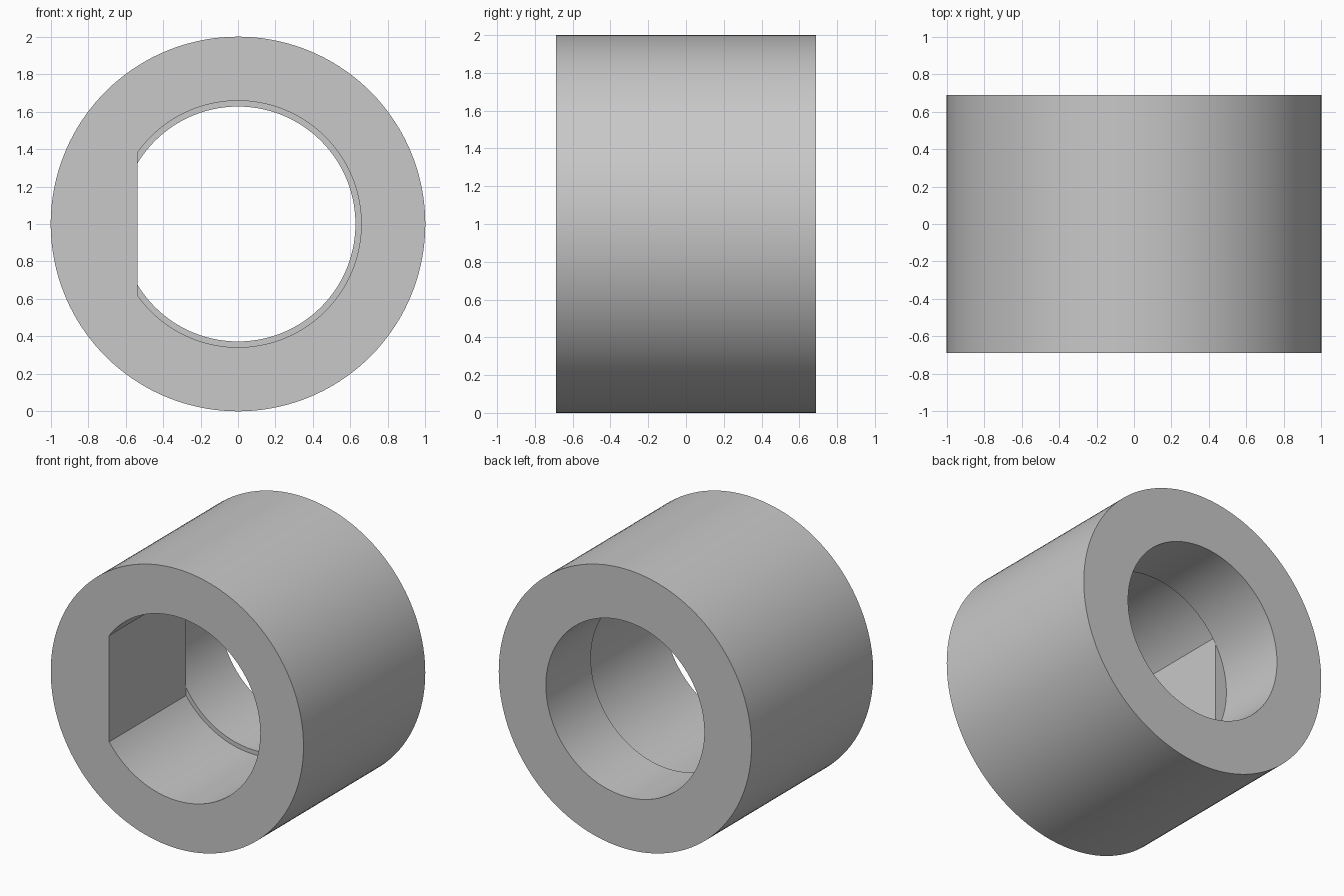
import bpy, bmesh
from math import acos, cos, sin, pi, radians

cube = bpy.data.objects.get("Cube")
if cube:
    bpy.data.objects.remove(cube, do_unlink=True)

OUTER, KEYED, BORE, FLAT = 1.0, 0.658, 0.627, 0.537
FRONT, STEP, BACK = -0.688, 0.18, 0.688

# Angles round the axis, with exact stops at the flat's corners and bore crossings
corner, meet = acos(-FLAT / KEYED), acos(-FLAT / BORE)
stops = [0, corner, meet, 2 * pi - meet, 2 * pi - corner, 2 * pi]
angles = []
for a, b in zip(stops, stops[1:]):
    n = max(1, round((b - a) / radians(2.5)))
    angles += [a + (b - a) * i / n for i in range(n)]


def round_section(radius):
    return lambda a: radius


def keyed_section(a):
    return min(KEYED, -FLAT / cos(a)) if cos(a) < -0.5 else KEYED


# Loops run from the front rim, through the hole, to the back rim
sections = [(round_section(OUTER), FRONT), (keyed_section, FRONT),
            (keyed_section, STEP), (round_section(BORE), STEP),
            (round_section(BORE), BACK), (round_section(OUTER), BACK)]

bm = bmesh.new()
loops = [[bm.verts.new((r(a) * cos(a), y, 1 + r(a) * sin(a))) for a in angles]
         for r, y in sections]
for k, outer in enumerate(loops):
    inner = loops[(k + 1) % len(loops)]
    for i in range(len(angles)):
        j = (i + 1) % len(angles)
        bm.faces.new((outer[i], outer[j], inner[j], inner[i]))
bmesh.ops.remove_doubles(bm, verts=bm.verts, dist=0.00001)

mesh = bpy.data.meshes.new("keyed_collar")
bm.to_mesh(mesh)
bm.free()
collar = bpy.data.objects.new("keyed_collar", mesh)
bpy.context.collection.objects.link(collar)

# Plain grey material
grey = bpy.data.materials.new("light_grey")
grey.use_nodes = True
colour = (0.58, 0.58, 0.58, 1)
grey.diffuse_color = colour
grey.node_tree.nodes["Principled BSDF"].inputs["Base Color"].default_value = colour
mesh.materials.append(grey)

# Smooth walls, sharp rims
bpy.ops.object.select_all(action='DESELECT')
collar.select_set(True)
bpy.context.view_layer.objects.active = collar
bpy.ops.object.shade_smooth_by_angle(angle=radians(30))
